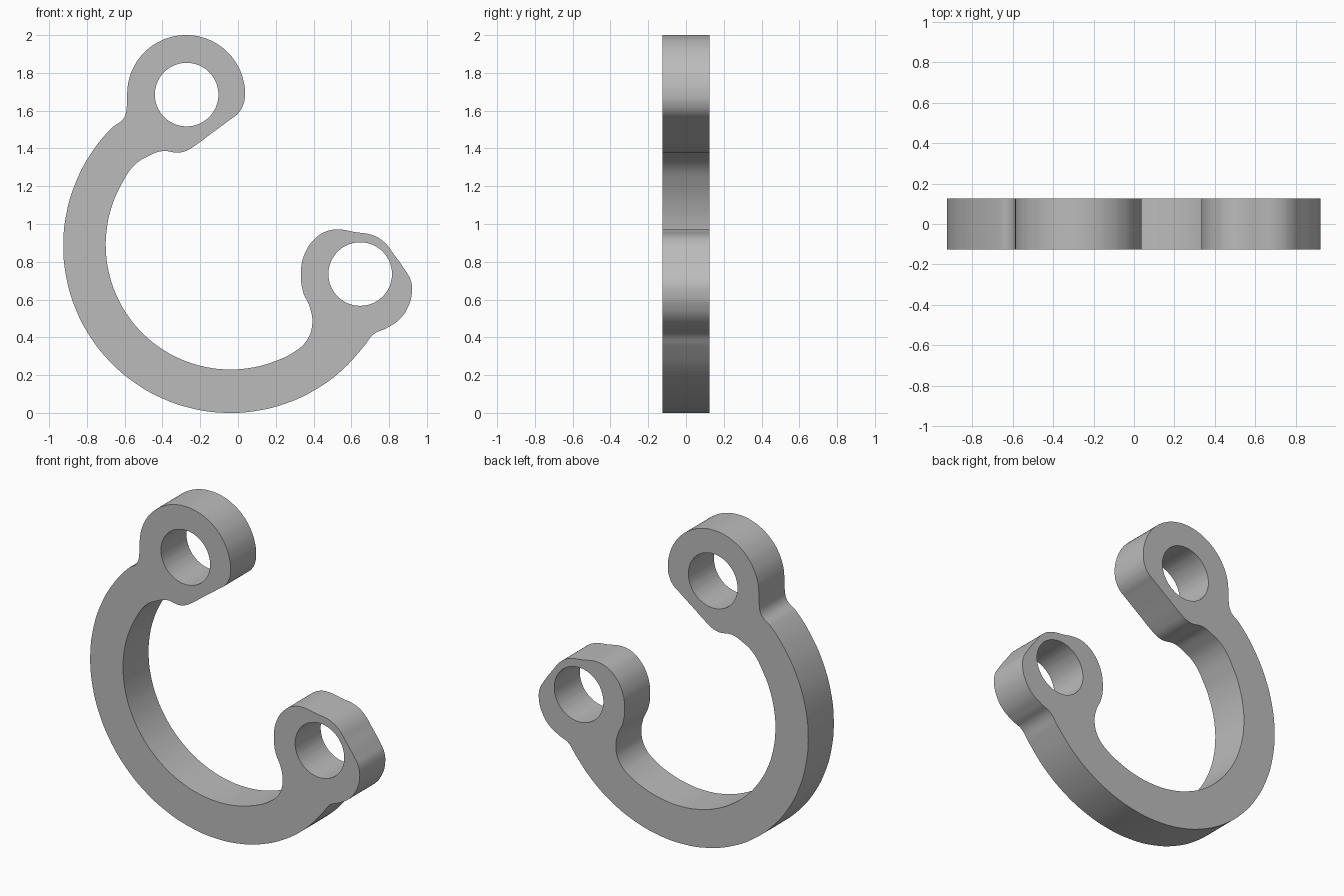
import bpy
import bmesh
from math import sin, cos, radians, pi

if "Cube" in bpy.data.objects:
    bpy.data.objects.remove(bpy.data.objects["Cube"], do_unlink=True)

THICKNESS = 0.25


def arc(cx, cz, radius, start, end, count):
    """Points along an arc, angles in degrees."""
    steps = [radians(start + (end - start) * i / (count - 1)) for i in range(count)]
    return [(cx + radius * cos(a), cz + radius * sin(a)) for a in steps]


def add_loop(curve, points):
    """Closed smooth loop through the points."""
    spline = curve.splines.new("BEZIER")
    spline.bezier_points.add(len(points) - 1)
    spline.use_cyclic_u = True
    spline.resolution_u = 8
    for bp, (x, z) in zip(spline.bezier_points, points):
        bp.co = (x, z, 0)
        bp.handle_left_type = bp.handle_right_type = "AUTO"


# Outer edge of the hook, from the lower right round to the upper left
outline = arc(-0.04, 0.885, 0.885, -37, -225, 18)
# Neck and upper eye
outline += [(-0.605, 1.56), (-0.588, 1.63)]
outline += arc(-0.275, 1.688, 0.312, 180, 0, 13)
outline += [(0.027, 1.63), (0.0, 1.585), (-0.045, 1.55), (-0.14, 1.48),
            (-0.235, 1.41), (-0.275, 1.387), (-0.315, 1.378), (-0.40, 1.386),
            (-0.47, 1.362)]
# Inner edge of the hook
outline += arc(-0.04, 0.89, 0.66, 140, 301, 16)
# Neck and lower eye
outline += [(0.365, 0.385), (0.393, 0.47), (0.38, 0.56), (0.345, 0.64),
            (0.333, 0.74), (0.352, 0.84), (0.405, 0.92), (0.465, 0.96),
            (0.53, 0.971), (0.62, 0.957), (0.715, 0.94), (0.775, 0.903),
            (0.825, 0.84), (0.885, 0.755), (0.915, 0.70), (0.92, 0.63),
            (0.90, 0.56), (0.855, 0.495), (0.785, 0.448), (0.72, 0.418)]

profile = bpy.data.curves.new("hook_profile", "CURVE")
profile.dimensions = "2D"
profile.fill_mode = "BOTH"
profile.extrude = THICKNESS / 2
add_loop(profile, outline)
# Round bores through both eyes
for cx, cz in [(-0.272, 1.685), (0.647, 0.735)]:
    add_loop(profile, arc(cx, cz, 0.168, 0, 345, 24))

# Solid hook made from the profile
hook = bpy.data.objects.new("hook_with_eyes", profile)
bpy.context.collection.objects.link(hook)
hook.rotation_euler.x = pi / 2
bpy.ops.object.select_all(action="DESELECT")
hook.select_set(True)
bpy.context.view_layer.objects.active = hook
bpy.ops.object.convert(target="MESH")
bpy.ops.object.transform_apply(rotation=True)

bm = bmesh.new()
bm.from_mesh(hook.data)
bmesh.ops.remove_doubles(bm, verts=bm.verts, dist=0.0005)
bmesh.ops.recalc_face_normals(bm, faces=bm.faces)
bm.to_mesh(hook.data)
bm.free()
bpy.ops.object.shade_smooth_by_angle(angle=radians(30))

# Plain grey finish
grey = bpy.data.materials.new("plain_grey")
grey.use_nodes = True
colour = (0.5, 0.5, 0.5, 1)
grey.diffuse_color = colour
grey.node_tree.nodes["Principled BSDF"].inputs["Base Color"].default_value = colour
hook.data.materials.clear()
hook.data.materials.append(grey)
